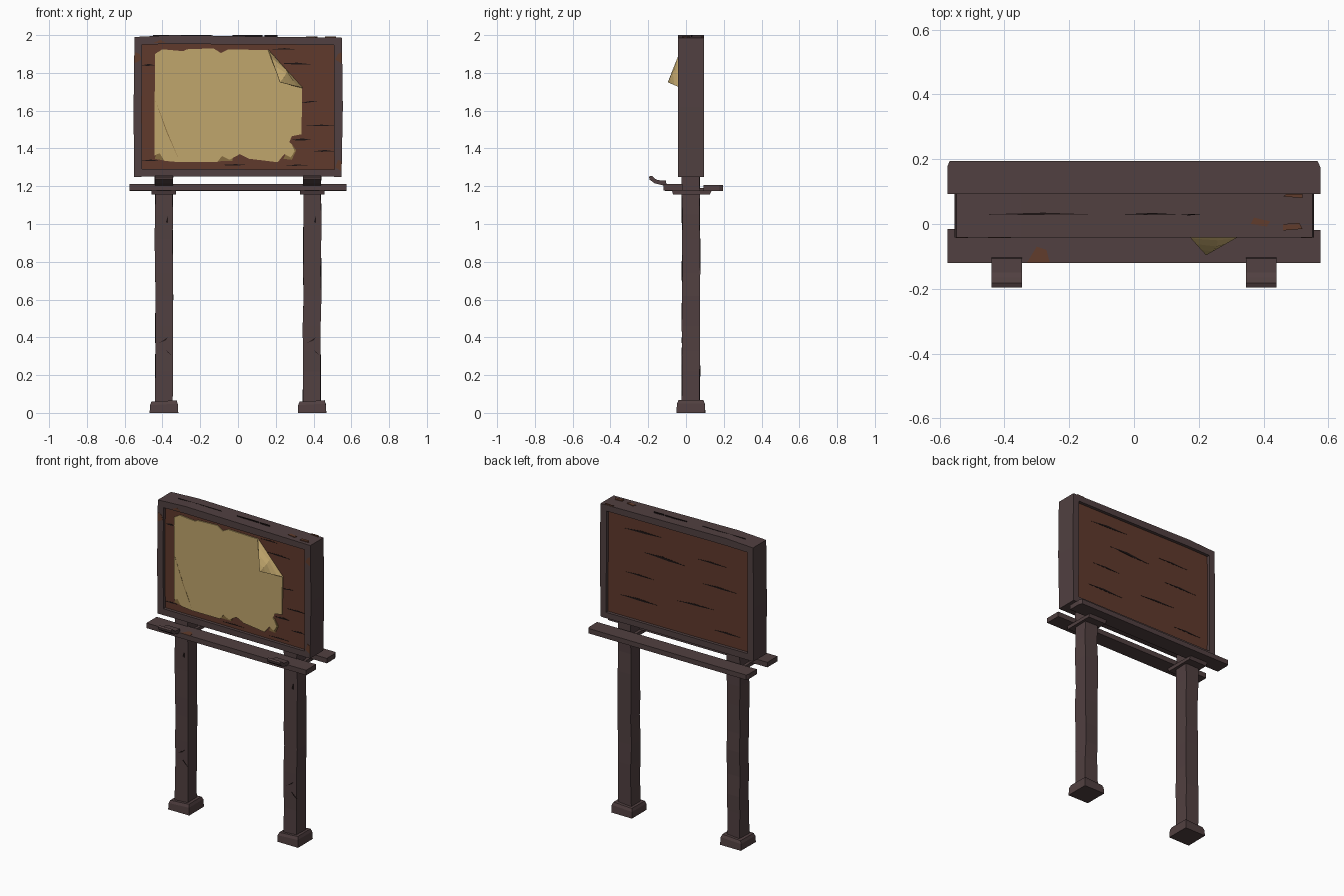
import bpy, bmesh, random
from mathutils import Vector

random.seed(4)


def material(name, rgb):
    m = bpy.data.materials.new(name)
    m.diffuse_color = (*rgb, 1)
    return m


TIMBER = material("dark timber", (0.082, 0.051, 0.052))
BOARD = material("red brown board", (0.115, 0.041, 0.025))
PAPER = material("old paper", (0.53, 0.38, 0.15))
CREASE = material("paper crease", (0.24, 0.15, 0.05))
RUST = material("rust stain", (0.120, 0.045, 0.025))
CRACK = material("black crack", (0.012, 0.007, 0.007))


def finish(name, bm, mat):
    bmesh.ops.recalc_face_normals(bm, faces=bm.faces)
    me = bpy.data.meshes.new(name)
    bm.to_mesh(me)
    bm.free()
    me.materials.append(mat)
    ob = bpy.data.objects.new(name, me)
    bpy.context.collection.objects.link(ob)
    return ob


def prisms(name, polys, axis, a, b, mat):
    """Extrude 2D outlines along an axis from a to b."""
    def put(p, t):
        return {"x": (t, p[0], p[1]), "y": (p[0], t, p[1]), "z": (p[0], p[1], t)}[axis]
    bm = bmesh.new()
    for poly in polys:
        lo = [bm.verts.new(put(p, a)) for p in poly]
        hi = [bm.verts.new(put(p, b)) for p in poly]
        n = len(poly)
        caps = [bm.faces.new(lo), bm.faces.new(hi)]
        for i in range(n):
            j = (i + 1) % n
            bm.faces.new((lo[i], lo[j], hi[j], hi[i]))
        if n > 8:
            bmesh.ops.triangulate(bm, faces=caps, ngon_method="EAR_CLIP")
    return finish(name, bm, mat)


def stack(name, rings, mat):
    """Square column from rings of (z, cx, cy, half_x, half_y, tilt, jitter)."""
    bm = bmesh.new()
    prev = None
    for z, cx, cy, hx, hy, tilt, jit in rings:
        ring = [bm.verts.new((cx + sx * hx + random.uniform(-jit, jit),
                              cy + sy * hy + random.uniform(-jit, jit),
                              z + sx * tilt))
                for sx, sy in ((-1, -1), (1, -1), (1, 1), (-1, 1))]
        if prev:
            for i in range(4):
                j = (i + 1) % 4
                bm.faces.new((prev[i], prev[j], ring[j], ring[i]))
        else:
            bm.faces.new(ring)
        prev = ring
    bm.faces.new(prev)
    return finish(name, bm, mat)


def sliver(x, y, length, h=0.006, slope=0.0):
    """Pointed crack outline."""
    return [(x, y), (x + length * 0.4, y + slope * 0.4 - h * 0.4),
            (x + length, y + slope), (x + length * 0.55, y + slope * 0.55 + h)]


def rect(x0, x1, y0, y1):
    return [(x0, y0), (x1, y0), (x1, y1), (x0, y1)]


# Posts, feet, brackets and curled tabs
for side, s in (("left", -1), ("right", 1)):
    cx = 0.392 * s
    heights = (0.05, 0.22, 0.33, 0.46, 0.62, 0.74, 0.92, 1.05, 1.16, 1.27)
    stack(f"{side}_post", [(z, cx, 0.026, 0.047, 0.047, 0, 0.003) for z in heights], TIMBER)
    stack(f"{side}_foot", [(0, cx, 0.026, 0.075, 0.076, 0, 0.001),
                           (0.045, cx, 0.026, 0.073, 0.073, 0.004, 0.001),
                           (0.063, cx, 0.026, 0.066, 0.066, 0.004, 0.001)], TIMBER)
    prisms(f"{side}_bracket", [[(-0.075, 1.178), (-0.068, 1.155), (0.125, 1.155), (0.137, 1.178)]],
           "x", cx - 0.065, cx + 0.065, TIMBER)
    prisms(f"{side}_crossbar", [rect(-0.11, 0.17, 1.176, 1.19)], "x", cx - 0.04, cx + 0.04, TIMBER)
    prisms(f"{side}_curled_tab",
           [[(-0.196, 1.250), (-0.193, 1.235), (-0.165, 1.215), (-0.125, 1.205), (-0.103, 1.205),
             (-0.106, 1.230), (-0.150, 1.232), (-0.165, 1.240), (-0.182, 1.256)]],
           "x", cx - 0.047, cx + 0.047, TIMBER)
    prisms(f"{side}_post_cracks",
           [[(cx + 0.02, 0.40), (cx - 0.025, 0.37), (cx + 0.01, 0.385)],
            [(cx + 0.046, 0.30), (cx + 0.01, 0.335), (cx + 0.02, 0.32)],
            [(cx + 0.01, 1.01), (cx + 0.02, 1.04), (cx + 0.022, 1.005)]],
           "y", -0.0245, -0.015, CRACK)

# Long planks in front of and behind the posts
prisms("front_plank", [[(-0.575, -0.12), (0.575, -0.12), (0.575, -0.018), (-0.575, -0.015)]],
       "z", 1.178, 1.211, TIMBER)
prisms("back_plank", [[(-0.575, 0.092), (0.575, 0.092), (0.575, 0.175), (0.566, 0.195),
                       (-0.568, 0.195), (-0.575, 0.18)]], "z", 1.175, 1.207, TIMBER)

# Sign frame: slightly uneven ring
outer = [(-0.55, 1.25), (0, 1.252), (0.548, 1.25), (0.555, 1.62), (0.55, 1.986),
         (0.1, 1.993), (-0.35, 2.0), (-0.548, 1.99), (-0.553, 1.6)]
inner = [(-0.508, 1.292), (0, 1.290), (0.51, 1.288), (0.508, 1.62), (0.508, 1.948),
         (0.1, 1.950), (-0.35, 1.953), (-0.508, 1.95), (-0.510, 1.6)]
bm = bmesh.new()
loops = [[bm.verts.new((x, y, z)) for x, z in pts]
         for pts, y in ((outer, -0.042), (outer, 0.094), (inner, 0.094), (inner, -0.042))]
for k in range(4):
    a, b = loops[k], loops[(k + 1) % 4]
    for i in range(len(outer)):
        j = (i + 1) % len(outer)
        bm.faces.new((a[i], a[j], b[j], b[i]))
finish("sign_frame", bm, TIMBER)

# Recessed board
prisms("sign_board", [rect(-0.515, 0.515, 1.28, 1.96)], "y", -0.022, 0.074, BOARD)

# Cracks in the board and the frame top
prisms("front_board_cracks",
       [sliver(0.22, 1.85, 0.17, 0.007, -0.005), sliver(0.18, 1.925, 0.12, 0.006),
        sliver(0.36, 1.52, 0.15, 0.006), sliver(0.33, 1.64, 0.09, 0.005, 0.01),
        sliver(0.28, 1.445, 0.11, 0.008), sliver(0.40, 1.385, 0.11, 0.007),
        sliver(0.24, 1.31, 0.14, 0.005), sliver(-0.51, 1.84, 0.07, 0.008),
        sliver(-0.51, 1.335, 0.09, 0.006), sliver(-0.10, 1.312, 0.16, 0.005)],
       "y", -0.0235, -0.02, CRACK)
prisms("back_board_cracks",
       [sliver(0.12, 1.87, 0.28, 0.010, -0.01), sliver(-0.35, 1.80, 0.22, 0.007),
        sliver(-0.05, 1.73, 0.30, 0.012, 0.01), sliver(-0.42, 1.65, 0.25, 0.008),
        sliver(0.18, 1.58, 0.20, 0.007), sliver(-0.25, 1.50, 0.26, 0.008, -0.01),
        sliver(0.15, 1.42, 0.27, 0.010), sliver(-0.45, 1.37, 0.20, 0.008)],
       "y", 0.072, 0.0755, CRACK)
prisms("frame_top_cracks", [sliver(-0.45, 0.03, 0.31, 0.005), sliver(-0.03, 0.03, 0.16, 0.004),
                            sliver(0.14, 0.028, 0.07, 0.003)], "z", 1.985, 2.0, CRACK)

# Rust stains on the frame and the front plank
prisms("frame_front_stains",
       [[(-0.549, 1.85), (-0.512, 1.87), (-0.52, 1.90), (-0.547, 1.91)],
        [(0.515, 1.87), (0.549, 1.85), (0.549, 1.91), (0.53, 1.90)],
        [(0.515, 1.30), (0.547, 1.28), (0.549, 1.33), (0.53, 1.34)],
        [(-0.45, 1.957), (-0.38, 1.957), (-0.41, 1.975)]], "y", -0.0432, -0.04, RUST)
prisms("frame_top_stains",
       [[(0.36, 0.0), (0.41, -0.008), (0.42, 0.008), (0.37, 0.02)],
        [(0.46, 0.085), (0.52, 0.08), (0.52, 0.092), (0.47, 0.092)],
        [(0.46, -0.02), (0.52, -0.015), (0.51, 0.003), (0.46, 0.0)]], "z", 1.98, 1.992, RUST)
prisms("plank_stain", [[(-0.33, -0.119), (-0.26, -0.119), (-0.27, -0.08), (-0.30, -0.07)]],
       "z", 1.205, 1.212, RUST)

# Torn paper sheet
sheet = [(-.44, 1.90), (-.40, 1.925), (-.29, 1.915), (-.27, 1.925), (-.13, 1.93), (-.09, 1.905),
         (-.05, 1.925), (.16, 1.92), (.34, 1.72), (.336, 1.475), (.285, 1.465), (.255, 1.452),
         (.285, 1.42), (.30, 1.385), (.28, 1.353), (.245, 1.37), (.21, 1.327), (.12, 1.338),
         (.06, 1.345), (.01, 1.37), (-.035, 1.38), (-.045, 1.34), (-.085, 1.36), (-.11, 1.327),
         (-.31, 1.327), (-.35, 1.365), (-.39, 1.335), (-.415, 1.375), (-.442, 1.363),
         (-.43, 1.42), (-.44, 1.64)]
prisms("torn_paper", [sheet], "y", -0.029, -0.021, PAPER)
prisms("paper_crease", [[(-.439, 1.66), (-.38, 1.49), (-.31, 1.335), (-.375, 1.49)]],
       "y", -0.0297, -0.028, CREASE)
# Brown tatters under the lower torn edge
prisms("paper_tatters", [[(-.44, 1.345), (-.36, 1.33), (-.33, 1.37), (-.43, 1.40)],
                         [(-.11, 1.332), (-.03, 1.333), (-.02, 1.39), (-.09, 1.375)],
                         [(.24, 1.345), (.285, 1.34), (.308, 1.39), (.28, 1.43)]],
       "y", -0.0245, -0.021, CREASE)

# Paper corner curling forward
A, B, T = Vector((.16, -.027, 1.922)), Vector((.342, -.027, 1.72)), Vector((.222, -.095, 1.75))
bm = bmesh.new()
rows = []
for t in (0, 0.25, 0.5, 0.75):
    bulge = Vector((0.03, -0.012, 0.02)) * (4 * t * (1 - t)) * 0.6
    rows.append([bm.verts.new(A.lerp(T, t)), bm.verts.new(((A + B) / 2).lerp(T, t) + bulge),
                 bm.verts.new(B.lerp(T, t))])
tip = bm.verts.new(T)
for a, b in zip(rows, rows[1:]):
    for i in range(2):
        bm.faces.new((a[i], a[i + 1], b[i + 1], b[i]))
for i in range(2):
    bm.faces.new((rows[-1][i], rows[-1][i + 1], tip))
curl = finish("paper_curl", bm, PAPER)
solid = curl.modifiers.new("thickness", "SOLIDIFY")
solid.thickness = 0.003
solid.offset = 0
